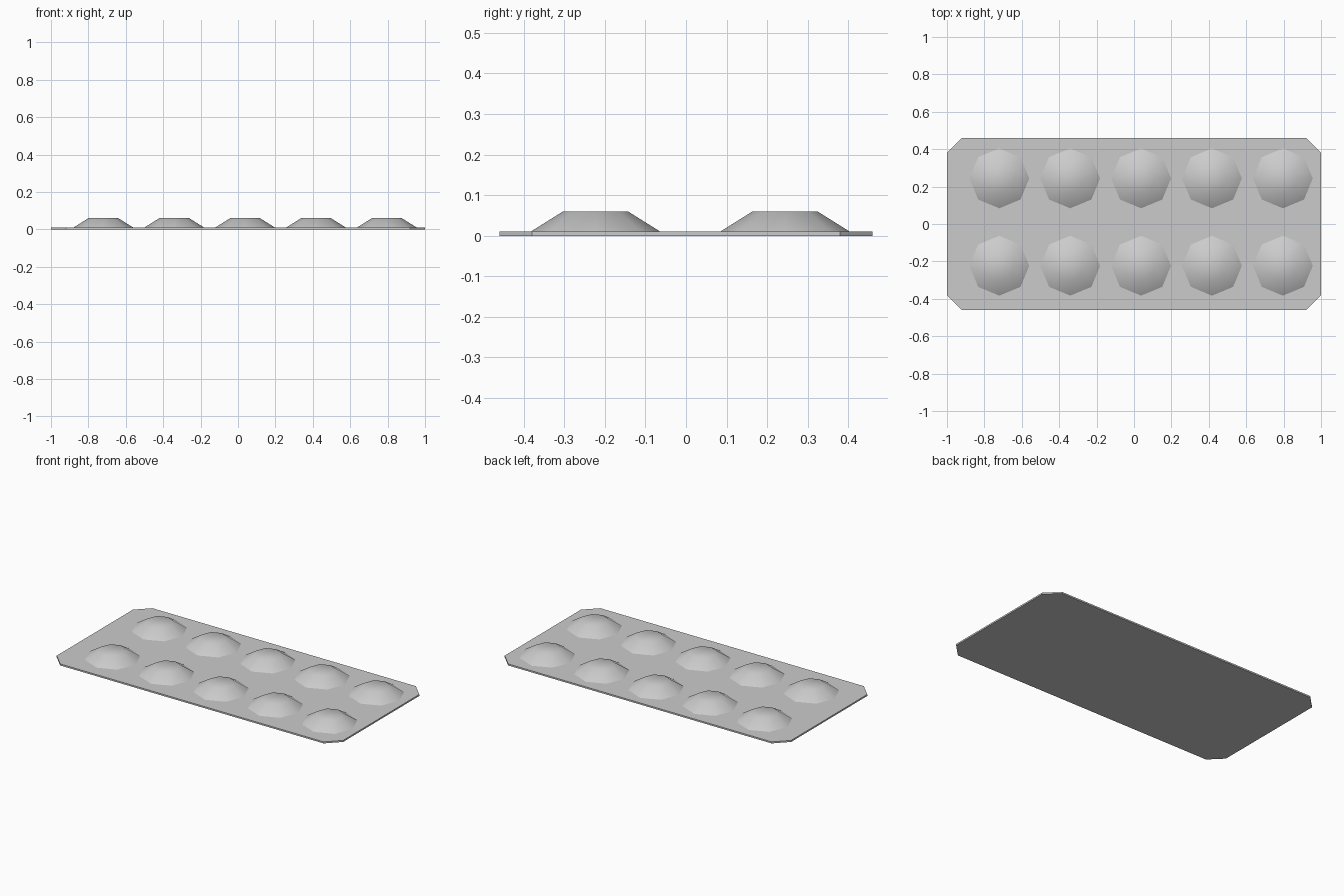
import bpy, bmesh, math

if "Cube" in bpy.data.objects:
    bpy.data.objects.remove(bpy.data.objects["Cube"])


def make_object(name, bm):
    mesh = bpy.data.meshes.new(name)
    bm.normal_update()
    bm.to_mesh(mesh)
    bm.free()
    obj = bpy.data.objects.new(name, mesh)
    bpy.context.collection.objects.link(obj)
    return obj


# Backing sheet: thin rectangle with clipped corners
W, D, T, CUT = 1.0, 0.46, 0.01, 0.08
outline = [(W, -D + CUT), (W, D - CUT), (W - CUT, D), (-W + CUT, D),
           (-W, D - CUT), (-W, -D + CUT), (-W + CUT, -D), (W - CUT, -D)]
bm = bmesh.new()
base = bm.faces.new([bm.verts.new((x, y, 0)) for x, y in outline])
ext = bmesh.ops.extrude_face_region(bm, geom=[base])
top_verts = [g for g in ext["geom"] if isinstance(g, bmesh.types.BMVert)]
bmesh.ops.translate(bm, verts=top_verts, vec=(0, 0, T))
bmesh.ops.recalc_face_normals(bm, faces=bm.faces)
make_object("backing_sheet", bm)


# Pill pocket: open-bottomed, eight-sided dome with a flat top
def pocket(name, x, y, r_base=0.16, r_top=0.08, z_top=0.06):
    bm = bmesh.new()
    rings = []
    for r, z in ((r_base, T), (r_top, z_top)):
        rings.append([bm.verts.new((r * math.cos(i * math.pi / 4),
                                    r * math.sin(i * math.pi / 4), z))
                      for i in range(8)])
    low, high = rings
    for i in range(8):
        j = (i + 1) % 8
        bm.faces.new((low[i], low[j], high[j], high[i]))
    bm.faces.new(high)
    for f in bm.faces:
        f.smooth = True
    obj = make_object(name, bm)
    obj.location = (x, y, 0)


# Two rows of five pockets
for row, y in enumerate((-0.223, 0.244)):
    for col in range(5):
        pocket(f"pocket_{row + 1}_{col + 1}", -0.72 + 0.379 * col, y)
